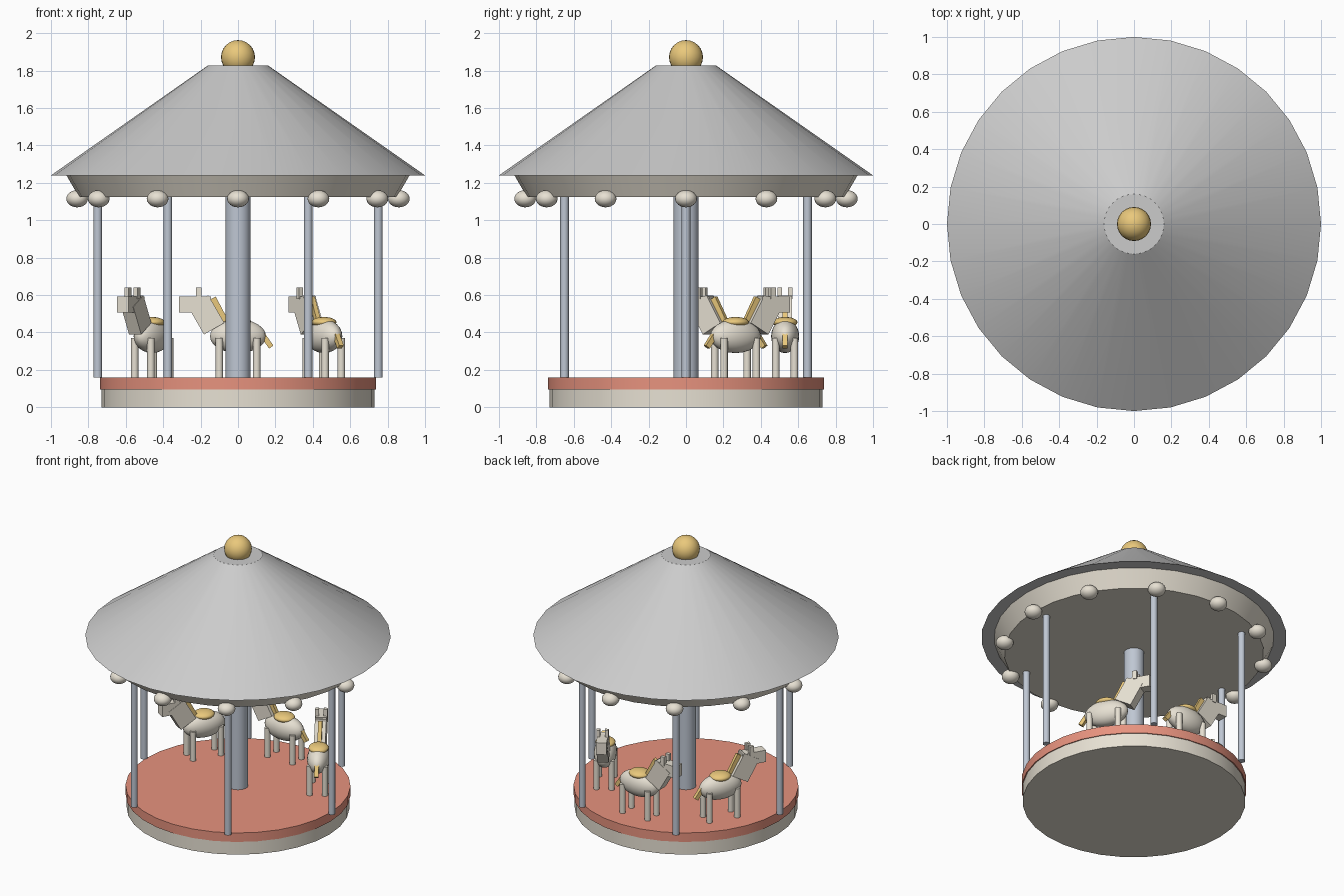
import bpy
from math import radians, cos, sin
from mathutils import Matrix, Vector

if "Cube" in bpy.data.objects:
    bpy.data.objects.remove(bpy.data.objects["Cube"])


def material(name, rgb):
    m = bpy.data.materials.new(name)
    m.diffuse_color = (*rgb, 1)
    m.use_nodes = True
    m.node_tree.nodes["Principled BSDF"].inputs["Base Color"].default_value = m.diffuse_color
    return m


CREAM = material("cream", (0.80, 0.75, 0.65))
RED = material("red", (0.80, 0.29, 0.21))
GOLD = material("gold", (0.82, 0.58, 0.20))
STEEL = material("steel", (0.52, 0.57, 0.65))


def finish(name, mat, frame, smooth=True):
    o = bpy.context.object
    o.name = name
    if mat:
        o.data.materials.append(mat)
    bpy.context.view_layer.update()
    o.matrix_world = frame @ o.matrix_world
    if smooth:
        bpy.ops.object.shade_smooth_by_angle(angle=radians(35))
    return o


def frustum(name, r1, r2, z1, z2, mat=None, xy=(0, 0), sides=32, frame=Matrix()):
    bpy.ops.mesh.primitive_cone_add(vertices=sides, radius1=r1, radius2=r2, depth=z2 - z1,
                                    location=(*xy, (z1 + z2) / 2))
    return finish(name, mat, frame)


def ball(name, size, loc, mat, frame=Matrix()):
    bpy.ops.mesh.primitive_uv_sphere_add(segments=24, ring_count=12, radius=1, location=loc)
    bpy.context.object.scale = size
    return finish(name, mat, frame)


def box(name, size, loc, mat, tilt=0, frame=Matrix()):
    bpy.ops.mesh.primitive_cube_add(size=1, location=loc, rotation=(0, radians(tilt), 0))
    bpy.context.object.scale = size
    return finish(name, mat, frame, smooth=False)


def ring(radius, deg):
    return radius * cos(radians(deg)), radius * sin(radians(deg))


# Platform, centre column and canopy
frustum("base", 0.73, 0.73, 0, 0.095, CREAM)
frustum("floor", 0.737, 0.737, 0.095, 0.16, RED)
frustum("centre_column", 0.067, 0.067, 0.16, 1.125, STEEL)
frustum("canopy_rim", 0.85, 0.917, 1.124, 1.24, CREAM)
frustum("canopy_roof", 1.0, 0.16, 1.24, 1.828)
ball("finial", (0.091,) * 3, (0, 0, 1.872), GOLD)

# Outer poles and rim bulbs
for i in range(6):
    frustum("pole", 0.023, 0.023, 0.158, 1.125, STEEL, ring(0.75, 60 * i), 16)
for i in range(12):
    ball("bulb", (0.058, 0.058, 0.046), (*ring(0.86, 30 * i), 1.115), CREAM)


# Horse, modelled facing +x and placed by a frame matrix
def horse(frame):
    ball("horse_body", (0.15, 0.075, 0.09), (0, 0, 0.38), CREAM, frame)
    ball("saddle", (0.072, 0.066, 0.029), (0, 0, 0.454), GOLD, frame)
    box("horse_neck", (0.125, 0.075, 0.17), (0.17, 0, 0.494), CREAM, 30, frame)
    box("horse_head", (0.17, 0.07, 0.085), (0.23, 0, 0.55), CREAM, 0, frame)
    box("mane", (0.035, 0.026, 0.14), (0.102, 0, 0.522), GOLD, 28, frame)
    box("tail", (0.028, 0.028, 0.10), (-0.149, 0, 0.363), GOLD, 35, frame)
    for s in (-1, 1):
        box("ear", (0.03, 0.024, 0.06), (0.21, s * 0.028, 0.61), CREAM, 0, frame)
        for u in (-0.1, 0.1):
            frustum("horse_leg", 0.02, 0.02, 0.158, 0.37, CREAM, (u, s * 0.05), 16, frame)


for deg in (30, 90, 150):
    spot = Vector((*ring(0.53, deg), 0))
    horse(Matrix.Translation(spot) @ Matrix.Rotation(radians(deg + 90), 4, 'Z'))
